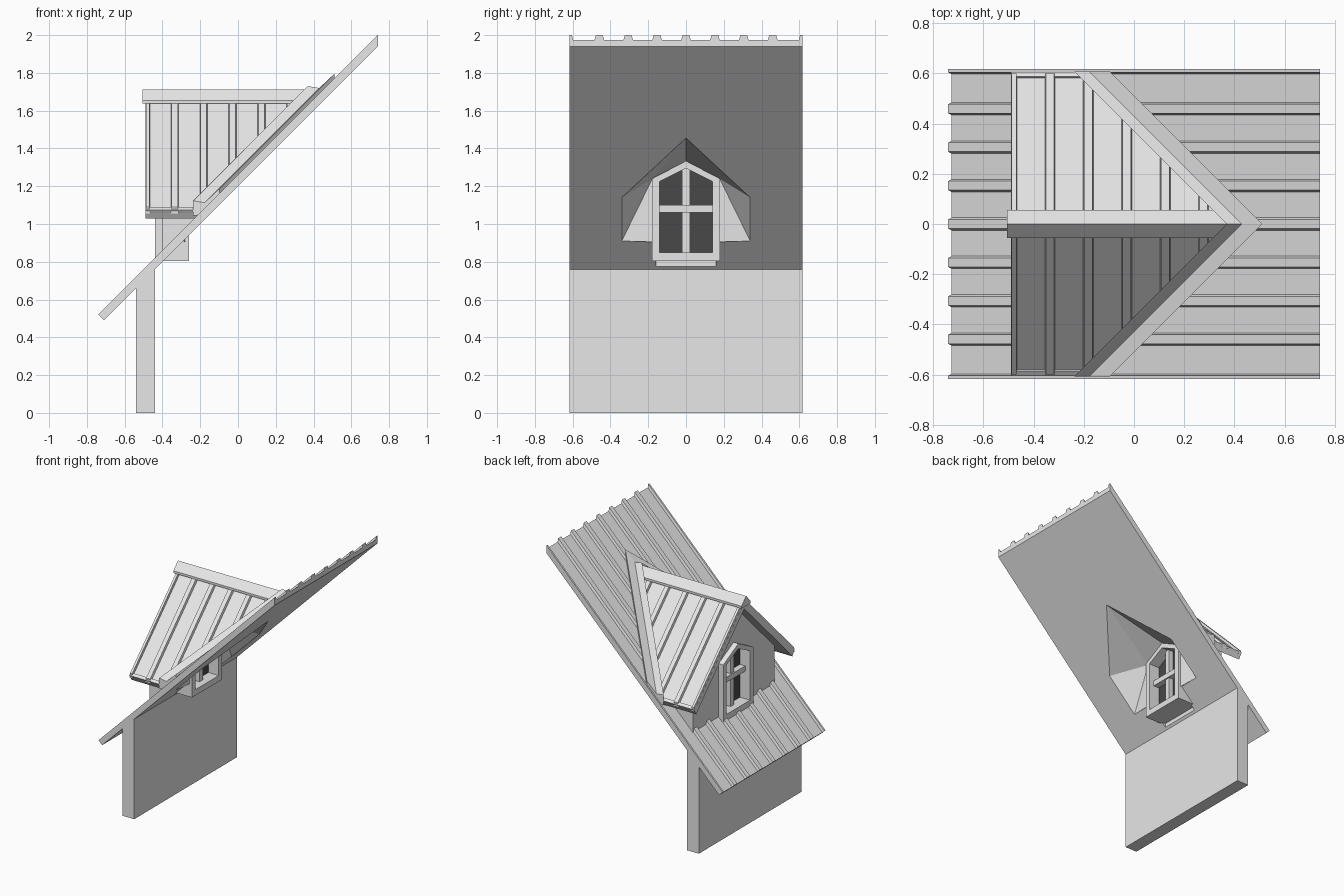
import bpy
import bmesh
from mathutils import Vector

cube = bpy.data.objects.get("Cube")
if cube:
    bpy.data.objects.remove(cube, do_unlink=True)


def material(name, value):
    m = bpy.data.materials.new(name)
    m.use_nodes = True
    colour = (value, value, value, 1)
    m.diffuse_color = colour
    m.node_tree.nodes["Principled BSDF"].inputs["Base Color"].default_value = colour
    return m


GREY = material("light grey", 0.8)
DARK = material("dark glass", 0.065)


def finish(name, bm, mat=GREY, recalc=True):
    if recalc:
        bmesh.ops.recalc_face_normals(bm, faces=bm.faces[:])
    mesh = bpy.data.meshes.new(name)
    bm.to_mesh(mesh)
    bm.free()
    mesh.materials.append(mat)
    ob = bpy.data.objects.new(name, mesh)
    bpy.context.collection.objects.link(ob)
    return ob


def loft(name, a, b, mat=GREY):
    """Solid between two matching outlines."""
    bm = bmesh.new()
    va = [bm.verts.new(p) for p in a]
    vb = [bm.verts.new(p) for p in b]
    bm.faces.new(va)
    bm.faces.new(vb[::-1])
    for i in range(len(va)):
        j = (i + 1) % len(va)
        bm.faces.new((va[i], vb[i], vb[j], va[j]))
    return finish(name, bm, mat)


def along_x(name, yz, x0, x1, mat=GREY):
    return loft(name, [(x0, y, z) for y, z in yz], [(x1, y, z) for y, z in yz], mat)


def mirrored(half):
    """Complete a half outline (y >= 0, listed from the middle outward)."""
    return half + [(-y, z) for y, z in reversed(half) if y > 0]


def box(name, x0, x1, y0, y1, z0, z1, mat=GREY):
    return along_x(name, [(y0, z0), (y1, z0), (y1, z1), (y0, z1)], x0, x1, mat)


def cut(target, cutter):
    mod = target.modifiers.new("opening", "BOOLEAN")
    mod.operation, mod.solver, mod.object = "DIFFERENCE", "EXACT", cutter
    bpy.context.view_layer.update()
    graph = bpy.context.evaluated_depsgraph_get()
    mesh = bpy.data.meshes.new_from_object(target.evaluated_get(graph))
    target.modifiers.clear()
    target.data = mesh
    bpy.data.objects.remove(cutter, do_unlink=True)


# Supporting wall
HALF = 0.617
loft("supporting_wall",
     [(x, -HALF, z) for x, z in ((-0.54, 0), (-0.44, 0), (-0.44, 0.77), (-0.54, 0.67))],
     [(x, HALF, z) for x, z in ((-0.54, 0), (-0.44, 0), (-0.44, 0.77), (-0.54, 0.67))])

# Ribbed main roof, swept up the slope
BASE, RIB = 0.035, 0.06
profile = [(-HALF, 0), (-HALF, RIB), (-0.604, RIB), (-0.598, BASE)]
for k in range(-3, 4):
    c = k * 0.153
    profile += [(c - 0.025, BASE), (c - 0.018, RIB), (c + 0.018, RIB), (c + 0.025, BASE)]
profile += [(0.598, BASE), (0.604, RIB), (HALF, RIB), (HALF, 0)]
main_roof = loft("main_roof",
                 [(-0.71 - h / 2, y, 0.49 + h / 2) for y, h in profile],
                 [(0.74, y, 1.94 + h) for y, h in profile])
hole = [(0, 1.455), (0.34, 1.14), (0.34, 0.91)]
cut(main_roof, along_x("roof_cutter", mirrored(hole), -1, 1))
cut(main_roof, box("window_cutter", -0.425, -0.2, -0.16, 0.16, 0.7, 1.2))

# Window frame ring, glass and glazing bars
W0, W1 = -0.44, -0.26
outer = mirrored([(0, 1.333), (0.18, 1.24), (0.18, 0.805)])
inner = mirrored([(0, 1.295), (0.14, 1.225), (0.14, 0.85)])
bm = bmesh.new()
rings = [[bm.verts.new((x, y, z)) for y, z in loop]
         for x, loop in ((W0, outer), (W1, outer), (W1, inner), (W0, inner))]
for r in range(4):
    p, q = rings[r], rings[(r + 1) % 4]
    for i in range(len(p)):
        j = (i + 1) % len(p)
        bm.faces.new((p[i], p[j], q[j], q[i]))
finish("window_frame", bm)
along_x("window_glass", mirrored([(0, 1.305), (0.15, 1.23), (0.15, 0.84)]), -0.355, -0.347, DARK)
box("window_upright", -0.39, -0.31, -0.02, 0.02, 0.84, 1.3)
box("window_crossbar", -0.40, -0.30, -0.145, 0.145, 1.06, 1.10)

# Dormer front wall, notched around the window
along_x("dormer_front_wall",
        mirrored([(0, 1.62), (0.49, 1.13), (0.49, 0.833), (0.17, 0.833), (0.17, 1.235)])[:5]
        + [(0, 1.323)]
        + [(-0.17, 1.235), (-0.17, 0.833), (-0.49, 0.833), (-0.49, 1.13)], -0.40, -0.37)

# Ridge cap
along_x("ridge_cap", mirrored([(0, 1.712), (0.055, 1.655), (0.055, 1.638)]), -0.505, 0.39)


def dormer_side(s, side):
    """Roof, ribs, eave, valley and cheek on one side of the dormer."""
    # Roof panel running into the valley
    def plan(reach, edge, ridge):
        return [(x, s * y, ridge - y) for x, y in
                ((-0.49, 0), (reach, 0), (reach - edge, edge), (-0.49, edge))]
    loft(side + "_dormer_roof", plan(0.43, 0.6, 1.665), plan(0.39, 0.575, 1.61))

    # Standing ribs
    for n in range(6):
        c, w = (-0.478, 0.012) if n == 0 else (-0.488 + n * 0.153, 0.022)
        end = min(0.6, 0.40 - c)
        sect = [(c - w, -0.01), (c - w * 0.75, 0.025), (c + w * 0.75, 0.025), (c + w, -0.01)]
        loft(f"{side}_dormer_rib_{n + 1}",
             [(x, s * 0.03, 1.635 + h) for x, h in sect],
             [(x, s * end, 1.665 - end + h) for x, h in sect])

    # Eave board
    along_x(side + "_eave_board",
            [(s * y, z) for y, z in ((0.588, 1.09), (0.606, 1.075), (0.576, 1.03), (0.558, 1.05))],
            -0.49, -0.19)

    # Valley trim with its flashing
    sect = [(0.37, 1.65), (0.37, 1.73), (0.43, 1.72), (0.51, 1.795), (0.51, 1.755), (0.43, 1.66)]
    loft(side + "_valley_trim",
         [(x, 0, z) for x, z in sect],
         [(x - 0.607, s * 0.607, z - 0.607) for x, z in sect])

    # Cheek wall
    tri = [(-0.40, 0.82), (-0.40, 1.13), (-0.09, 1.13)]
    loft(side + "_cheek_wall",
         [(x, s * 0.46, z) for x, z in tri], [(x, s * 0.49, z) for x, z in tri])

    # Splayed inner lining from the roof opening to the window
    a = [Vector((z - 1.2, s * y, z)) for y, z in hole]
    w = [Vector((-0.28, s * y, z)) for y, z in ((0, 1.33), (0.178, 1.24), (0.178, 0.905))]
    bm = bmesh.new()
    for tri in ((a[0], a[1], w[1]), (a[0], w[1], w[0]), (a[1], a[2], w[1]), (a[2], w[2], w[1])):
        f = bm.faces.new([bm.verts.new(p) for p in tri])
        f.normal_update()
        if f.normal.x < 0:
            f.normal_flip()
    finish(side + "_inner_lining", bm, recalc=False)


dormer_side(1, "back")
dormer_side(-1, "front")
